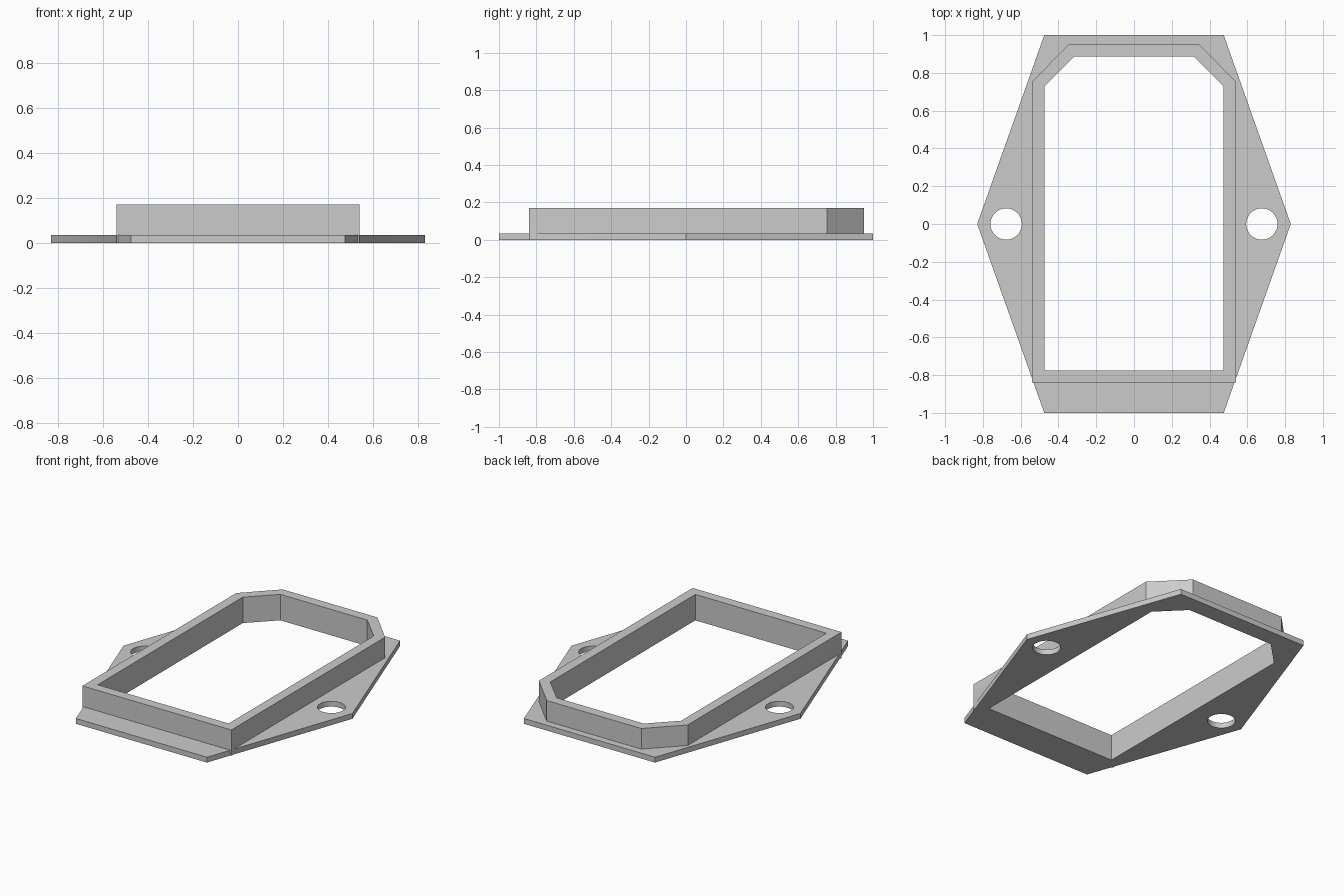
import bpy
import bmesh
from math import cos, sin, tau

if "Cube" in bpy.data.objects:
    bpy.data.objects.remove(bpy.data.objects["Cube"], do_unlink=True)

FLANGE_H, WALL_H = 0.035, 0.17

grey = bpy.data.materials.new("light_grey")
grey.use_nodes = True
grey.diffuse_color = (0.6, 0.6, 0.6, 1)
grey.node_tree.nodes["Principled BSDF"].inputs["Base Color"].default_value = (0.6, 0.6, 0.6, 1)


def prism(name, outline, z0, z1):
    """Extrude a counter-clockwise outline from z0 to z1."""
    bm = bmesh.new()
    face = bm.faces.new([bm.verts.new((x, y, z0)) for x, y in outline])
    ext = bmesh.ops.extrude_face_region(bm, geom=[face])
    top = [v for v in ext["geom"] if isinstance(v, bmesh.types.BMVert)]
    bmesh.ops.translate(bm, verts=top, vec=(0, 0, z1 - z0))
    bmesh.ops.recalc_face_normals(bm, faces=bm.faces)
    mesh = bpy.data.meshes.new(name)
    bm.to_mesh(mesh)
    bm.free()
    mesh.materials.append(grey)
    obj = bpy.data.objects.new(name, mesh)
    bpy.context.collection.objects.link(obj)
    return obj


def mirrored(half):
    """Complete a right-hand outline with its mirror image."""
    return half + [(-x, y) for x, y in reversed(half) if x > 0]


def combine(target, tool, operation):
    mod = target.modifiers.new(operation.lower(), "BOOLEAN")
    mod.object, mod.operation, mod.solver = tool, operation, "EXACT"
    bpy.context.view_layer.objects.active = target
    bpy.ops.object.modifier_apply(modifier=mod.name)
    bpy.data.objects.remove(tool, do_unlink=True)


# Hexagonal mounting flange
frame = prism("flanged_frame", mirrored([(0.475, -1), (0.83, 0), (0.475, 1)]), 0, FLANGE_H)

# Raised collar with two chamfered back corners
collar = prism("collar", mirrored([(0.54, -0.84), (0.54, 0.753), (0.343, 0.953)]), 0, WALL_H)
combine(frame, collar, "UNION")

# Central opening
opening = prism("opening_cutter",
                mirrored([(0.475, -0.775), (0.475, 0.728), (0.315, 0.888)]), -0.1, 0.3)
combine(frame, opening, "DIFFERENCE")

# Screw holes on both sides
for side in (-1, 1):
    ring = [(side * 0.677 + 0.083 * cos(tau * i / 48), 0.083 * sin(tau * i / 48))
            for i in range(48)]
    combine(frame, prism("hole_cutter", ring, -0.1, 0.3), "DIFFERENCE")

# Smooth hole walls, crisp edges elsewhere
bpy.ops.object.select_all(action="DESELECT")
frame.select_set(True)
bpy.context.view_layer.objects.active = frame
bpy.ops.object.shade_smooth_by_angle(angle=0.5)
